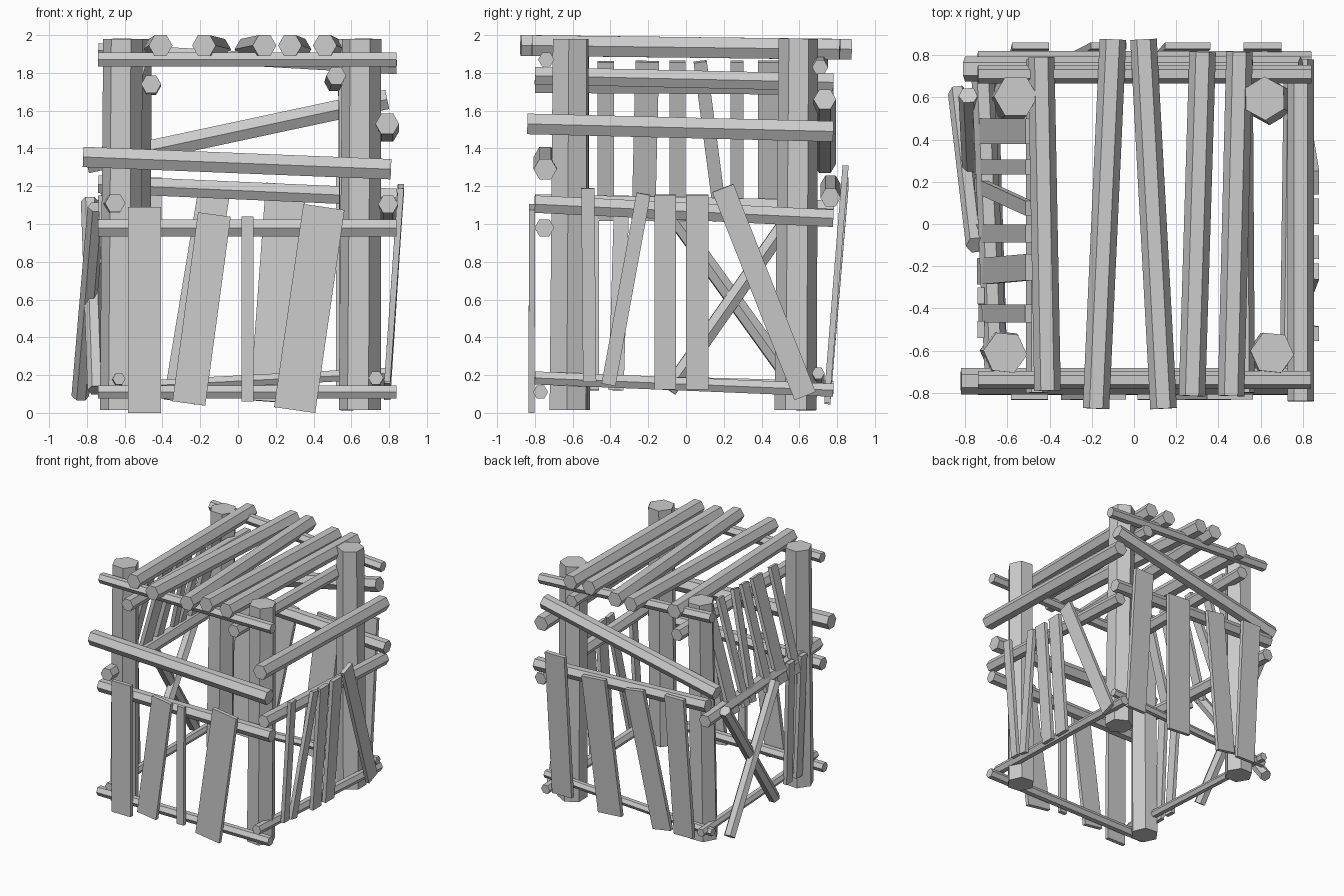
import bpy
import bmesh
from math import cos, sin, pi
from mathutils import Vector


def make(name, rings):
    """Closed prism between two matching end loops."""
    bm = bmesh.new()
    a, b = [[bm.verts.new(p) for p in ring] for ring in rings]
    n = len(a)
    bm.faces.new(a)
    bm.faces.new(b)
    for i in range(n):
        j = (i + 1) % n
        bm.faces.new((a[i], a[j], b[j], b[i]))
    bmesh.ops.recalc_face_normals(bm, faces=bm.faces)
    mesh = bpy.data.meshes.new(name)
    bm.to_mesh(mesh)
    bm.free()
    ob = bpy.data.objects.new(name, mesh)
    bpy.context.collection.objects.link(ob)
    return ob


def log(name, a, b, r, r2=None, twist=0.0):
    """Six-sided log from a to b."""
    a, b = Vector(a), Vector(b)
    axis = (b - a).normalized()
    ref = Vector((0, 1, 0)) if abs(axis.z) > 0.95 else Vector((0, 0, 1))
    u = axis.cross(ref).normalized()
    v = u.cross(axis)
    angles = [twist + i * pi / 3 for i in range(6)]
    return make(name, [[c + (u * cos(t) + v * sin(t)) * rad for t in angles]
                       for c, rad in ((a, r), (b, r2 or r))])


def board(name, a, b, w, normal, t=0.032):
    """Flat board from a to b, facing along normal."""
    a, b = Vector(a), Vector(b)
    axis = (b - a).normalized()
    u = axis.cross(Vector(normal)).normalized()
    v = u.cross(axis)
    corners = ((-1, -1), (1, -1), (1, 1), (-1, 1))
    return make(name, [[c + u * (i * w / 2) + v * (j * t / 2) for i, j in corners]
                       for c in (a, b)])


# corner posts: bottom x, y, top x, y, twist
for name, x0, y0, x1, y1, tw in (
        ("post_front_left", -0.62, -0.61, -0.61, -0.61, 0.1),
        ("post_front_right", 0.645, -0.62, 0.655, -0.61, 0.1),
        ("post_back_left", -0.58, 0.59, -0.56, 0.605, 0.0),
        ("post_back_right", 0.64, 0.58, 0.62, 0.595, 0.5)):
    log(name, (x0, y0, 0.015), (x1, y1, 1.98), 0.112, 0.104, tw)

# front rails: x0, z0, x1, z1, y, radius
for x0, z0, x1, z1, y, r in (
        (-0.74, 1.87, 0.84, 1.87, -0.74, 0.043),
        (-0.82, 1.355, 0.81, 1.29, -0.745, 0.062),
        (-0.74, 0.98, 0.84, 0.98, -0.75, 0.052),
        (-0.74, 0.11, 0.84, 0.11, -0.77, 0.04)):
    log("front_rail", (x0, y, z0), (x1, y, z1), r)

# back rails
for x0, z0, x1, z1, y, r in (
        (-0.74, 1.92, 0.84, 1.83, 0.71, 0.043),
        (-0.80, 1.32, 0.79, 1.66, 0.735, 0.06),
        (-0.74, 1.21, 0.84, 1.14, 0.765, 0.054),
        (-0.74, 0.13, 0.80, 0.21, 0.70, 0.034)):
    log("back_rail", (x0, y, z0), (x1, y, z1), r)

# side rails and inner roof beams: x0, z0 at the front, x1, z1 at the back
for name, x0, y0, z0, x1, y1, z1, r in (
        ("right_rail", 0.79, -0.84, 1.53, 0.79, 0.78, 1.49, 0.063),
        ("right_rail", 0.795, -0.80, 1.105, 0.795, 0.78, 1.03, 0.053),
        ("right_rail", 0.73, -0.80, 0.185, 0.75, 0.78, 0.12, 0.04),
        ("left_rail", -0.65, -0.80, 1.11, -0.72, 0.78, 1.08, 0.054),
        ("left_rail", -0.63, -0.80, 0.18, -0.68, 0.78, 0.14, 0.034),
        ("inner_beam_left", -0.46, -0.80, 1.74, -0.46, 0.78, 1.73, 0.053),
        ("inner_beam_right", 0.52, -0.80, 1.785, 0.51, 0.78, 1.75, 0.053)):
    log(name, (x0, y0, z0), (x1, y1, z1), r)

# roof logs: front x, back x, half length
for x0, x1, h in ((-0.41, -0.44, 0.79), (-0.18, -0.10, 0.875), (0.14, 0.045, 0.875),
                  (0.275, 0.325, 0.815), (0.46, 0.50, 0.815)):
    log("roof_log", (x0, -h, 1.945), (x1, h, 1.925), 0.063)

# front boards: bottom x, z, top x, z, width
for x0, z0, x1, z1, w in ((-0.495, 0.0, -0.495, 1.09, 0.175),
                          (-0.26, 0.05, -0.125, 1.05, 0.175),
                          (0.05, 0.06, 0.05, 1.04, 0.065),
                          (0.30, 0.015, 0.455, 1.09, 0.22)):
    board("front_board", (x0, -0.818, z0), (x1, -0.815, z1), w, (0, -1, 0))

# back boards, leaning outwards at the top
for x0, z0, x1, z1, w in ((-0.51, 0.06, -0.49, 1.245, 0.175),
                          (-0.31, 0.06, -0.12, 1.21, 0.17),
                          (0.17, 0.06, 0.255, 1.21, 0.215),
                          (0.61, 0.10, 0.61, 1.31, 0.18)):
    board("back_board", (x0, 0.748, z0), (x1, 0.845, z1), w, (0, 1, 0))

# right boards: bottom y, z, top y, z, width
for y0, z0, y1, z1, w in ((-0.51, 0.165, -0.52, 1.19, 0.07),
                          (-0.41, 0.15, -0.225, 1.16, 0.075),
                          (-0.11, 0.125, -0.11, 1.155, 0.112),
                          (0.06, 0.125, 0.06, 1.155, 0.12),
                          (0.63, 0.09, 0.195, 1.19, 0.12)):
    board("right_board", (0.79, y0, z0), (0.862, y1, z1), w, (1, 0, 0))

# left upper boards, sloping in to the inner beam: bottom y, top y, width
for y0, y1, w in ((-0.425, -0.425, 0.085), (-0.225, -0.205, 0.125), (-0.045, -0.045, 0.085),
                  (0.185, 0.075, 0.07), (0.27, 0.27, 0.07), (0.44, 0.44, 0.12)):
    board("left_upper_board", (-0.735 - 0.03 * y0, y0, 1.02), (-0.50, y1, 1.86), w, (-1, 0, 0))

# left lower boards
for y0, y1, w in ((-0.37, -0.34, 0.08), (-0.50, -0.50, 0.08)):
    board("left_lower_board", (-0.68, y0, 0.12), (-0.725, y1, 1.15), w, (-1, 0, 0))

# crossed braces on the left side
log("left_brace_outer", (-0.835, 0.62, 0.09), (-0.75, -0.10, 1.09), 0.047)
log("left_brace_inner", (-0.75, -0.09, 0.12), (-0.785, 0.61, 1.12), 0.047)
